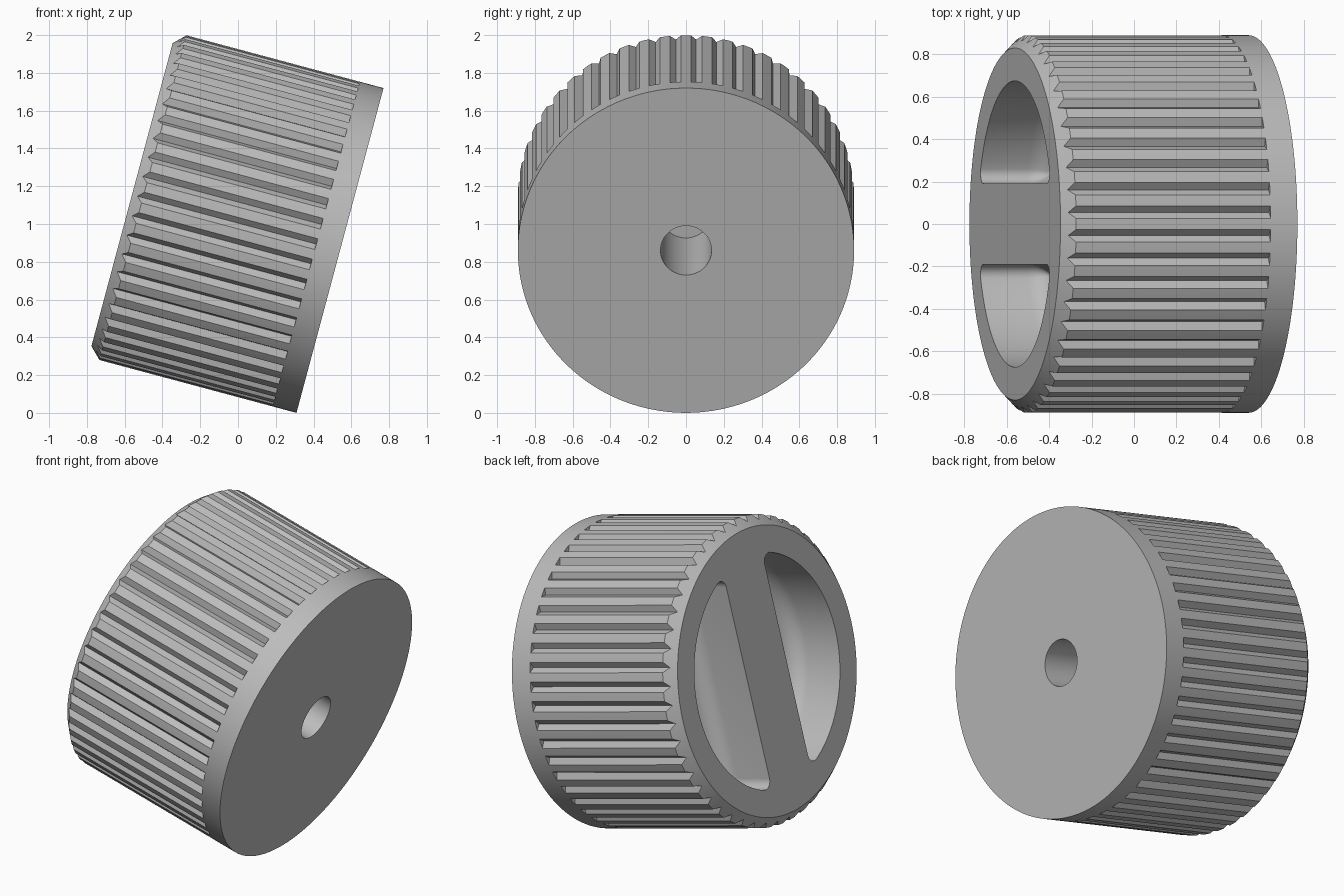
import bpy, bmesh
from math import sin, cos, pi, radians, sqrt, atan2
from mathutils import Vector, Matrix

cube = bpy.data.objects.get("Cube")
if cube:
    bpy.data.objects.remove(cube, do_unlink=True)

RADIUS, HEIGHT, CHAMFER = 0.89, 1.14, 0.06
GROOVES = 50

grey = bpy.data.materials.new("satin_grey")
grey.use_nodes = True
colour = (0.5, 0.5, 0.5, 1)
grey.diffuse_color = colour
grey.node_tree.nodes["Principled BSDF"].inputs["Base Color"].default_value = colour


def loft(bm, rings):
    """Closed solid through a stack of equal-length rings."""
    rows = [[bm.verts.new(p) for p in ring] for ring in rings]
    n = len(rows[0])
    for low, high in zip(rows, rows[1:]):
        for i in range(n):
            j = (i + 1) % n
            bm.faces.new((low[i], low[j], high[j], high[i]))
    bm.faces.new(rows[0][::-1])
    bm.faces.new(rows[-1])


def circle(r, z, n):
    return [(r * cos(2 * pi * i / n), r * sin(2 * pi * i / n), z) for i in range(n)]


def make_object(name, bm):
    bmesh.ops.recalc_face_normals(bm, faces=bm.faces)
    mesh = bpy.data.meshes.new(name)
    bm.to_mesh(mesh)
    bm.free()
    mesh.materials.append(grey)
    obj = bpy.data.objects.new(name, mesh)
    bpy.context.collection.objects.link(obj)
    return obj


def half_moon(inset, z):
    """D-shaped outline with rounded corners, shrunk by inset."""
    flat, r = 0.19 + inset, 0.675 - inset
    c = max(0.05 - inset, 0.012)
    x, y = sqrt((r - c) ** 2 - (flat + c) ** 2), flat + c
    phi = atan2(y, x)

    def arc(cx, cy, rad, a, b, n):
        return [(cx + rad * cos(a + (b - a) * i / n),
                 cy + rad * sin(a + (b - a) * i / n), z) for i in range(n)]
    return (arc(x, y, c, -pi / 2, phi, 8) + arc(0, 0, r, phi, pi - phi, 48)
            + arc(-x, y, c, pi - phi, 1.5 * pi, 8) + [(-x, flat, z)])


# Chamfered drum
bm = bmesh.new()
loft(bm, [circle(RADIUS, 0, 200), circle(RADIUS, HEIGHT - CHAMFER, 200),
          circle(RADIUS - CHAMFER, HEIGHT, 200)])
knob = make_object("knob", bm)

# V-shaped grip grooves, open at the chamfered end
bm = bmesh.new()
for i in range(GROOVES):
    turn = Matrix.Rotation((i + 0.5) * 2 * pi / GROOVES, 3, 'Z')
    wedge = [(RADIUS - 0.03, 0), (RADIUS + 0.03, 0.06), (RADIUS + 0.03, -0.06)]
    loft(bm, [[turn @ Vector((x, y, z)) for x, y in wedge]
              for z in (0.13, HEIGHT + 0.1)])
groove_cutter = make_object("groove_cutter", bm)

# Two finger pockets with filleted floors, either side of the grip bar
bm = bmesh.new()
depth, fillet = 0.35, 0.12
for side in (1, -1):
    rings = [half_moon(0, HEIGHT + 0.1)]
    for k in range(9):
        t = k / 8 * pi / 2
        rings.append(half_moon(fillet * (1 - cos(t)),
                               HEIGHT - depth + fillet * (1 - sin(t))))
    loft(bm, [[(x, side * y, z) for x, y, z in ring] for ring in rings])
pocket_cutter = make_object("pocket_cutter", bm)

# Blind shaft hole in the base
bm = bmesh.new()
loft(bm, [circle(0.135, -0.1, 64), circle(0.135, 0.76, 64)])
hole_cutter = make_object("hole_cutter", bm)

# Cut everything and discard the cutters
bpy.context.view_layer.objects.active = knob
for cutter in (groove_cutter, pocket_cutter, hole_cutter):
    cutter.hide_render = True
    mod = knob.modifiers.new(cutter.name, 'BOOLEAN')
    mod.operation, mod.solver, mod.object = 'DIFFERENCE', 'EXACT', cutter
    bpy.ops.object.modifier_apply(modifier=mod.name)
    bpy.data.objects.remove(cutter, do_unlink=True)

# Smooth the curves, then lean the knob back on its base rim
bpy.ops.object.select_all(action='DESELECT')
knob.select_set(True)
bpy.ops.object.shade_smooth_by_angle(angle=radians(30))
knob.rotation_euler = (0, radians(-75), 0)
knob.location = (0.54, 0, 0.86)
